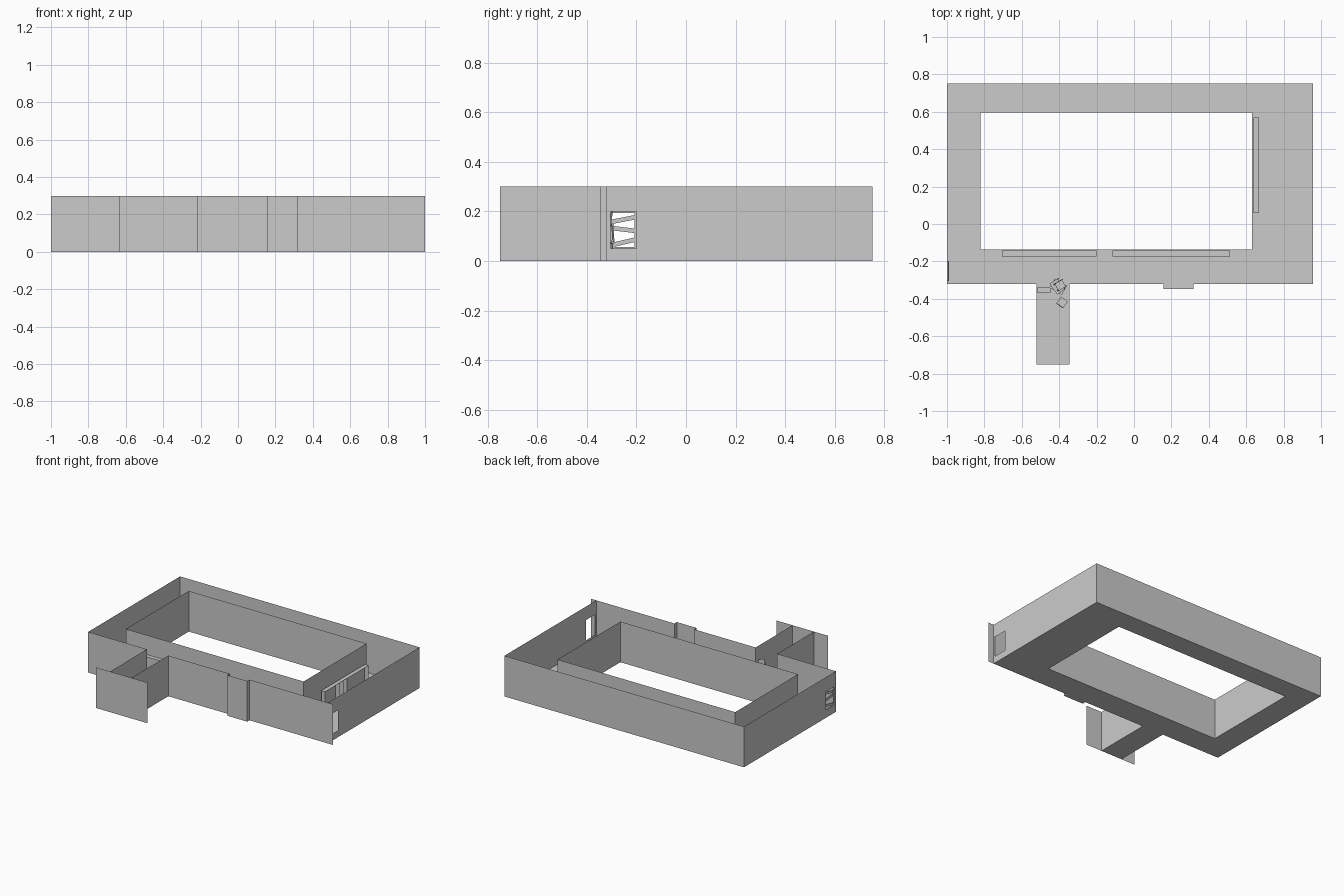
import bpy
from math import radians
from mathutils import Matrix, Vector

if "Cube" in bpy.data.objects:
    bpy.data.objects.remove(bpy.data.objects["Cube"])

H = 0.30                      # wall height
X0, X1, Y0, Y1 = -1.0, 0.957, -0.32, 0.752        # outer walls
IX0, IX1, IY0, IY1 = -0.82, 0.632, -0.137, 0.597  # inner court walls
SX0, SX1, SY = -0.52, -0.345, -0.75               # entrance passage
AX0, AX1, AY = 0.157, 0.318, -0.347               # door alcove


def make(name, quads):
    """One mesh object from a list of four-point faces."""
    verts = [p for q in quads for p in q]
    faces = [tuple(range(i * 4, i * 4 + 4)) for i in range(len(quads))]
    me = bpy.data.meshes.new(name)
    me.from_pydata(verts, [], faces)
    ob = bpy.data.objects.new(name, me)
    bpy.context.collection.objects.link(ob)
    return ob


def wall(a, b, z0=0, z1=H):
    return [(*a, z0), (*b, z0), (*b, z1), (*a, z1)]


def flat(x0, y0, x1, y1, z=0):
    return [(x0, y0, z), (x1, y0, z), (x1, y1, z), (x0, y1, z)]


def path(pts):
    return [wall(a, b) for a, b in zip(pts, pts[1:])]


def box(lo, hi, open_front=False):
    (a, b, c), (d, e, f) = lo, hi
    q = [flat(a, b, d, e, c), flat(a, b, d, e, f),
         wall((a, e), (d, e), c, f), wall((a, b), (a, e), c, f), wall((d, b), (d, e), c, f)]
    return q if open_front else q + [wall((a, b), (d, b), c, f)]


def place(ob, loc, rot=(0, 0, 0)):
    ob.location = loc
    ob.rotation_euler = [radians(r) for r in rot]
    return ob


# floor ring, passage and alcove
make("floor", [flat(X0, Y0, X1, IY0), flat(X0, IY1, X1, Y1),
               flat(X0, IY0, IX0, IY1), flat(IX1, IY0, X1, IY1),
               flat(SX0, SY, SX1, Y0), flat(AX0, AY, AX1, Y0)])

# inner court walls
make("court_walls", path([(IX0, IY0), (IX1, IY0), (IX1, IY1), (IX0, IY1), (IX0, IY0)]))

# front and back outer walls; the front one runs past the right corner
make("front_wall_left", path([(X0, Y0), (SX0, Y0), (SX0, SY)]))
make("front_wall_right", path([(SX1, SY), (SX1, Y0), (AX0, Y0), (AX0, AY),
                               (AX1, AY), (AX1, Y0), (1.0, Y0)]))
make("back_wall", path([(X0, Y1), (X1, Y1)]))
make("passage_end_wall", path([(-0.635, SY), (-0.215, SY)]))

# side walls, each with a window opening
WY0, WY1, WZ0, WZ1 = -0.305, -0.20, 0.05, 0.20
for name, x in (("left_wall", X0), ("right_wall", X1)):
    make(name, [wall((x, Y0), (x, WY0)), wall((x, WY1), (x, Y1)),
                wall((x, WY0), (x, WY1), 0, WZ0), wall((x, WY0), (x, WY1), WZ1, H)])

# window frame and crooked boards on the left wall
t = 0.007
frame = []
for lo, hi in (((WY0, WZ0), (WY1, WZ0 + t)), ((WY0, WZ1 - t), (WY1, WZ1)),
               ((WY0, WZ0), (WY0 + t, WZ1)), ((WY1 - t, WZ0), (WY1, WZ1))):
    frame += box((X0, *lo), (X0 + 0.008, *hi))
make("window_frame", frame)
for i, (z, tilt) in enumerate(((0.167, 11), (0.127, -7), (0.075, 13))):
    place(make(f"window_board_{i}", box((-0.002, -0.053, -0.009), (0.002, 0.053, 0.009))),
          (X0 + 0.010, -0.2525, z), (tilt, 0, 0))


# locker rows: closed blocks with open lockers between, front facing local -y
def lockers(name, cuts, open_cells, matrix):
    quads = []
    for i, (a, b) in enumerate(zip(cuts, cuts[1:])):
        quads += box((a, -0.030, 0), (b, 0, 0.16), i in open_cells)
    make(name, quads).matrix_world = matrix


front = Matrix.Translation((0, IY0 - 0.006, 0))
lockers("lockers_front_left", [-0.705, -0.492, -0.45, -0.407, -0.365, -0.20], {1, 2, 3}, front)
lockers("lockers_front_right", [-0.115, -0.035, 0.008, 0.05, 0.26, 0.303, 0.345, 0.388, 0.512],
        {1, 2, 4, 5, 6}, front)
side = Matrix.Translation((IX1 + 0.007, 0, 0)) @ Matrix.Rotation(radians(90), 4, 'Z')
lockers("lockers_side", [0.06, 0.19, 0.232, 0.275, 0.317, 0.528, 0.57], {1, 2, 3, 5}, side)


# piled furniture blocking the passage
def table(name, w, d, h):
    q = box((-w / 2, -d / 2, h - 0.006), (w / 2, d / 2, h))
    for sx in (-1, 1):
        for sy in (-1, 1):
            x, y = sx * (w / 2 - 0.004), sy * (d / 2 - 0.004)
            q += box((x - 0.003, y - 0.003, 0), (x + 0.003, y + 0.003, h - 0.006))
    return make(name, q)


def chair(name):
    ob = table(name, 0.045, 0.045, 0.045)
    back = make(name + "_back", box((-0.022, 0.018, 0.045), (0.022, 0.022, 0.09)))
    back.parent = ob
    return ob


place(table("desk_low", 0.075, 0.055, 0.075), (-0.405, -0.335, 0), (0, 0, -30))
place(table("desk_high", 0.07, 0.05, 0.07), (-0.405, -0.33, 0.075), (6, 0, -55))
place(table("desk_side", 0.07, 0.032, 0.075), (-0.482, -0.352, 0))
place(chair("chair_front"), (-0.385, -0.42, 0), (0, 0, 145))
place(chair("chair_top"), (-0.40, -0.33, 0.145), (0, 8, 30))
